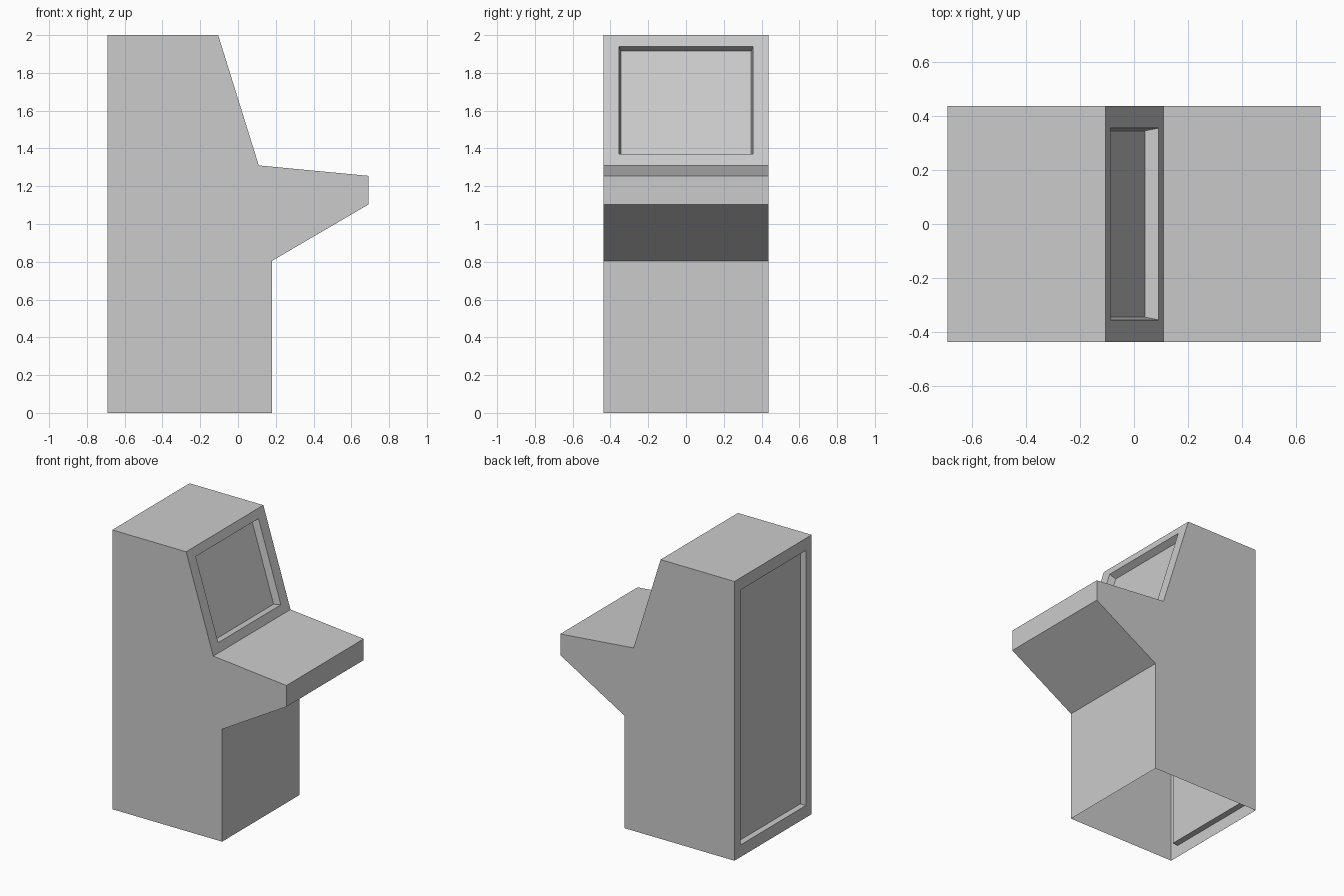
import bpy, bmesh
from mathutils import Vector

if "Cube" in bpy.data.objects:
    bpy.data.objects.remove(bpy.data.objects["Cube"])

HALF_W = 0.437
# side profile (x, z), from the base at the front, over the top, to the base at the back
PROFILE = [(0.18, 0), (0.18, 0.805), (0.69, 1.103), (0.69, 1.255),
           (0.11, 1.31), (-0.105, 2), (-0.69, 2), (-0.69, 0)]
# recessed profile edges: index -> (side margin, end margin, depth, taper)
RECESSES = {4: (0.082, 0.063, 0.05, 0.01),    # screen
            6: (0.066, 0.087, 0.043, 0.001)}  # back panel
Y = Vector((0, 1, 0))


def make_ring(bm, p, q, side, end, depth):
    """Rectangle between profile points p and q, inset and pushed inwards."""
    along = (q - p).normalized()
    push = -Y.cross(along) * depth
    a, b = p + along * end + push, q - along * end + push
    w = Y * (HALF_W - side)
    return [bm.verts.new(v) for v in (a - w, a + w, b + w, b - w)]


def bridge(bm, outer, inner):
    for i in range(4):
        j = (i + 1) % 4
        bm.faces.new((outer[i], outer[j], inner[j], inner[i]))


bm = bmesh.new()
points = [Vector((x, 0, z)) for x, z in PROFILE]
near = [bm.verts.new(p - Y * HALF_W) for p in points]
far = [bm.verts.new(p + Y * HALF_W) for p in points]

# side panels
bm.faces.new(near)
bm.faces.new(far[::-1])

# front, top and back strips; the underside stays open
for i in range(len(points) - 1):
    strip = [near[i], far[i], far[i + 1], near[i + 1]]
    if i in RECESSES:
        side, end, depth, taper = RECESSES[i]
        p, q = points[i], points[i + 1]
        rim = make_ring(bm, p, q, side, end, 0)
        panel = make_ring(bm, p, q, side + taper, end + taper, depth)
        bridge(bm, strip, rim)
        bridge(bm, rim, panel)
        bm.faces.new(panel)
    else:
        bm.faces.new(strip)

mesh = bpy.data.meshes.new("arcade_cabinet")
bm.to_mesh(mesh)
bm.free()
cabinet = bpy.data.objects.new("arcade_cabinet", mesh)
bpy.context.collection.objects.link(cabinet)
